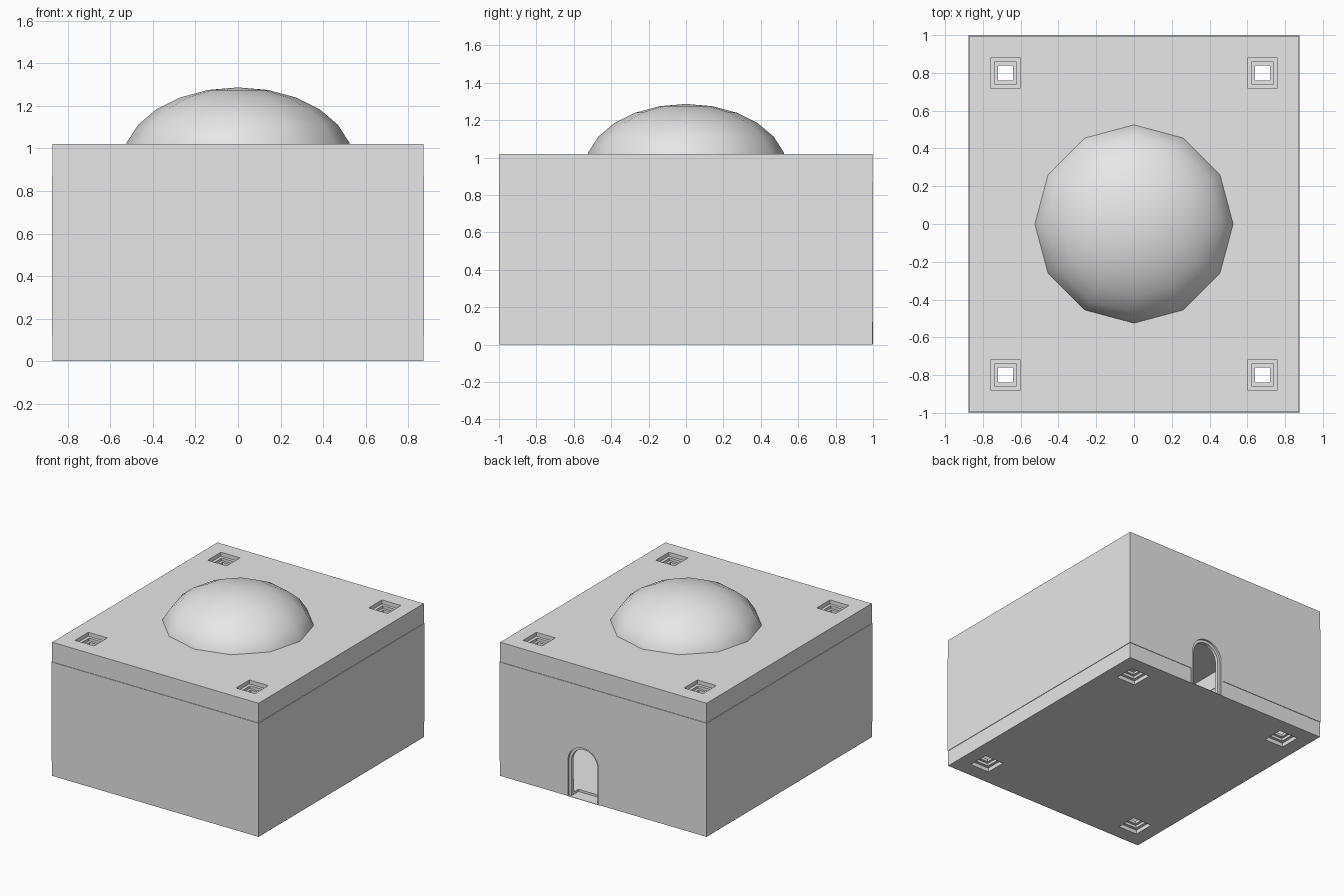
import bpy, bmesh, math
from mathutils import Matrix, Vector

old = bpy.data.objects.get("Cube")
if old:
    bpy.data.objects.remove(old, do_unlink=True)

# Single plain material
grey = bpy.data.materials.new("plain_grey")
grey.use_nodes = True
grey.diffuse_color = (0.8, 0.8, 0.8, 1)
for node in grey.node_tree.nodes:
    if node.type == 'BSDF_PRINCIPLED':
        node.inputs["Base Color"].default_value = (0.8, 0.8, 0.8, 1)

HALF_X, HALF_Y, HEIGHT = 0.875, 1.0, 1.02
BASE_TOP, LID_BOTTOM = 0.12, 0.87
WALL, SKIN, INSET = 0.04, 0.02, 0.004
DOOR_X = 0.168


def make_object(name, bm):
    bmesh.ops.recalc_face_normals(bm, faces=bm.faces)
    mesh = bpy.data.meshes.new(name)
    bm.to_mesh(mesh)
    bm.free()
    mesh.materials.append(grey)
    obj = bpy.data.objects.new(name, mesh)
    bpy.context.collection.objects.link(obj)
    return obj


def box(name, hx, hy, z0, z1, cx=0, cy=0):
    bm = bmesh.new()
    size = Matrix.Diagonal((2 * hx, 2 * hy, abs(z1 - z0), 1))
    place = Matrix.Translation((cx, cy, (z0 + z1) / 2))
    bmesh.ops.create_cube(bm, size=1, matrix=place @ size)
    return make_object(name, bm)


def arch(name, radius, top, y0, y1, z0):
    """Round-topped doorway solid, running along y."""
    spring = top - radius
    points = [(DOOR_X - radius, z0), (DOOR_X + radius, z0)]
    for i in range(17):
        a = math.pi * i / 16
        points.append((DOOR_X + radius * math.cos(a), spring + radius * math.sin(a)))
    bm = bmesh.new()
    face = bm.faces.new([bm.verts.new((x, y0, z)) for x, z in points])
    extruded = bmesh.ops.extrude_face_region(bm, geom=[face])["geom"]
    verts = [g for g in extruded if isinstance(g, bmesh.types.BMVert)]
    bmesh.ops.translate(bm, verts=verts, vec=Vector((0, y1 - y0, 0)))
    return make_object(name, bm)


def combine(target, tool, operation='DIFFERENCE'):
    """Apply a boolean and discard the tool."""
    tool.hide_render = True
    mod = target.modifiers.new("shape", 'BOOLEAN')
    mod.operation = operation
    mod.solver = 'EXACT'
    mod.object = tool
    bpy.ops.object.select_all(action='DESELECT')
    bpy.context.view_layer.objects.active = target
    target.select_set(True)
    bpy.ops.object.modifier_apply(modifier=mod.name)
    bpy.data.objects.remove(tool, do_unlink=True)


def cut_doorway(obj):
    # Shallow outer step, then the opening through the wall
    combine(obj, arch("door_step", 0.13, 0.40, HALF_Y - 0.015, HALF_Y + 0.1, 0.003))
    combine(obj, arch("door_cut", 0.11, 0.38, HALF_Y - 0.1, HALF_Y + 0.1, 0.003))


def tray(name, face_z, rim_z):
    """Hollow tray with a stepped square hole in each corner."""
    s = 1 if rim_z > face_z else -1
    hx, hy = HALF_X - INSET, HALF_Y - INSET
    obj = box(name, hx, hy, face_z, rim_z)
    combine(obj, box("hollow", hx - WALL, hy - WALL, face_z + s * SKIN, rim_z + s * 0.1))
    for cx in (-0.68, 0.68):
        for cy in (-0.8, 0.8):
            combine(obj, box("pad", 0.1, 0.1, face_z + s * 0.01, face_z + s * 0.07, cx, cy), 'UNION')
            for half, depth in ((0.08, 0.03), (0.058, 0.05), (0.04, 0.1)):
                combine(obj, box("hole", half, half, face_z - s * 0.05, face_z + s * depth, cx, cy))
    return obj


# Base and lid trays
base = tray("base_tray", 0, BASE_TOP)
cut_doorway(base)
lid = tray("lid", HEIGHT, LID_BOTTOM)

# Walls, standing very slightly proud of the trays
walls = box("walls", HALF_X, HALF_Y, BASE_TOP, LID_BOTTOM)
combine(walls, box("hollow", HALF_X - WALL, HALF_Y - WALL, BASE_TOP - 0.1, LID_BOTTOM + 0.1))
cut_doorway(walls)

# Door surround continuing down over the base tray
surround = arch("door_surround", 0.145, 0.415, HALF_Y - 0.03, HALF_Y, 0)
combine(surround, box("upper_trim", 0.5, 0.5, BASE_TOP, 1, DOOR_X, HALF_Y))
cut_doorway(surround)

# Low faceted dome, smooth shaded
bm = bmesh.new()
bmesh.ops.create_uvsphere(bm, u_segments=12, v_segments=12, radius=1)
bmesh.ops.transform(bm, verts=bm.verts, matrix=Matrix.Translation((0, 0, 0.936))
                    @ Matrix.Diagonal((0.542, 0.542, 0.351, 1)))
bmesh.ops.bisect_plane(bm, geom=bm.verts[:] + bm.edges[:] + bm.faces[:],
                       plane_co=(0, 0, HEIGHT - 0.01), plane_no=(0, 0, 1), clear_inner=True)
dome = make_object("dome", bm)
for poly in dome.data.polygons:
    poly.use_smooth = True
